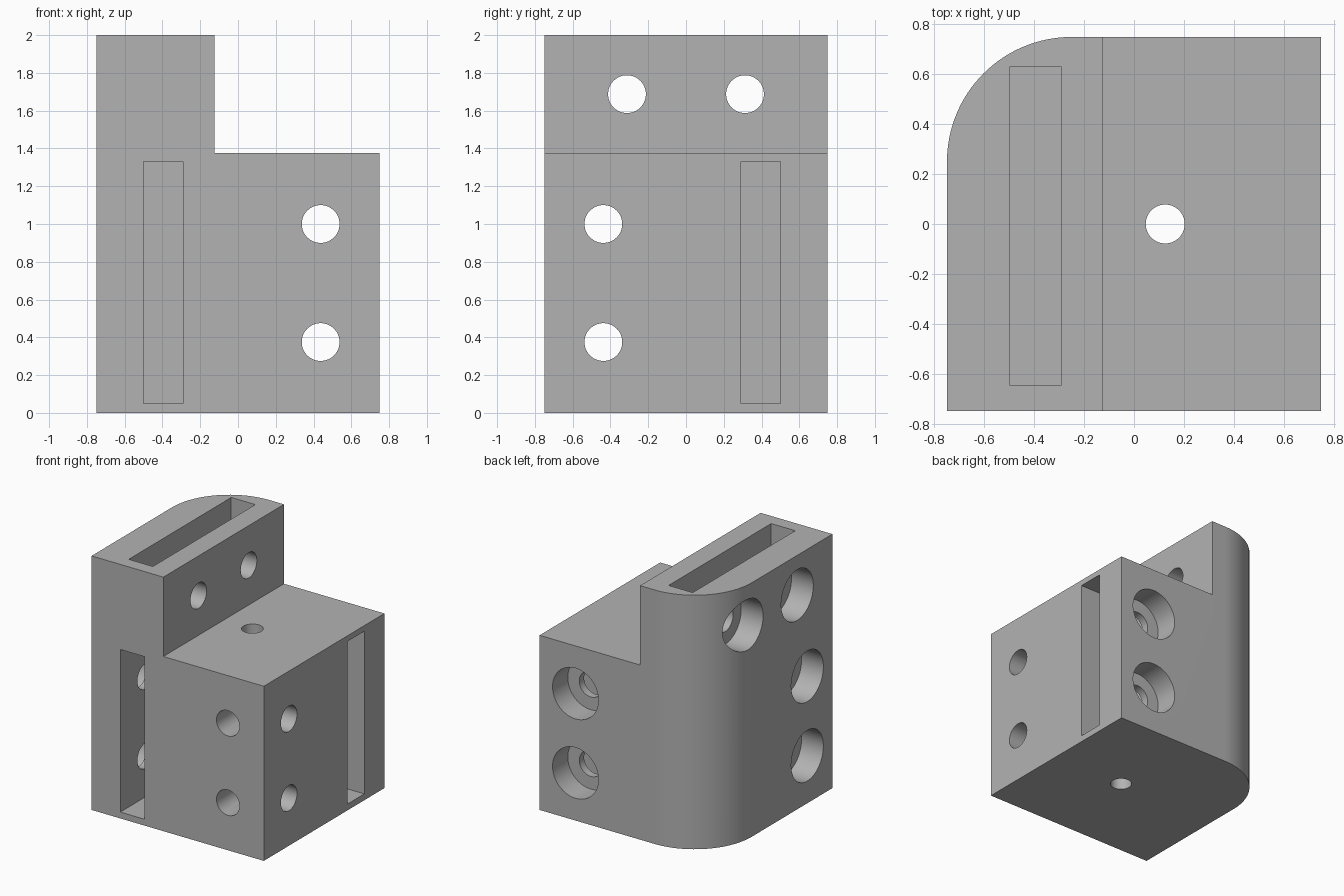
import bpy, bmesh, math
from mathutils import Matrix

cube = bpy.data.objects.get("Cube")
if cube:
    bpy.data.objects.remove(cube, do_unlink=True)

HALF, TOP, STEP = 0.75, 2.0, 1.375
BORE, SINK, SINK_DEPTH = 0.1, 0.2, 0.19
SLOT_DEPTH = 0.52
OVER = 0.2  # how far cutters stick out of the block

grey = bpy.data.materials.new("plain grey")
grey.use_nodes = True
colour = (0.45, 0.45, 0.45, 1)
grey.diffuse_color = colour
grey.node_tree.nodes["Principled BSDF"].inputs["Base Color"].default_value = colour


def add_object(name, bm):
    bmesh.ops.recalc_face_normals(bm, faces=bm.faces)
    mesh = bpy.data.meshes.new(name)
    bm.to_mesh(mesh)
    bm.free()
    mesh.materials.append(grey)
    obj = bpy.data.objects.new(name, mesh)
    bpy.context.collection.objects.link(obj)
    return obj


def box(name, low, high):
    bm = bmesh.new()
    bmesh.ops.create_cube(bm, size=1)
    for v in bm.verts:
        v.co = [lo if c < 0 else hi for c, lo, hi in zip(v.co, low, high)]
    return add_object(name, bm)


def rod(name, axis, centre, radius, start, end):
    """Cylinder along an axis, from start to end on that axis."""
    bm = bmesh.new()
    turn = {"x": Matrix.Rotation(math.pi / 2, 4, "Y"),
            "y": Matrix.Rotation(math.pi / 2, 4, "X"),
            "z": Matrix.Identity(4)}[axis]
    place = list(centre)
    place["xyz".index(axis)] = (start + end) / 2
    bmesh.ops.create_cone(bm, cap_ends=True, segments=64, radius1=radius, radius2=radius,
                          depth=end - start, matrix=Matrix.Translation(place) @ turn)
    return add_object(name, bm)


# Block: square plan with one rounded back corner
radius = 0.5
plan = [(-HALF, -HALF), (HALF, -HALF), (HALF, HALF)]
for i in range(33):
    a = math.pi / 2 * (1 + i / 32)
    plan.append((-HALF + radius * (1 + math.cos(a)), HALF - radius * (1 - math.sin(a))))
bm = bmesh.new()
base = bm.faces.new([bm.verts.new((x, y, 0)) for x, y in plan])
raised = bmesh.ops.extrude_face_region(bm, geom=[base])["geom"]
bmesh.ops.translate(bm, vec=(0, 0, TOP), verts=[g for g in raised if isinstance(g, bmesh.types.BMVert)])
block = add_object("mounting_block", bm)

# Step over the front-to-back ledge
cutters = [box("step_cutter", (-0.125, -HALF - OVER, STEP), (HALF + OVER, HALF + OVER, TOP + OVER))]

# Slots in the front, side and top
cutters += [
    box("front_slot_cutter", (-0.5, -HALF - OVER, 0.05), (-0.29, -HALF + SLOT_DEPTH, 1.33)),
    box("side_slot_cutter", (HALF - SLOT_DEPTH, 0.29, 0.05), (HALF + OVER, 0.5, 1.33)),
    box("top_slot_cutter", (-0.5, -0.645, TOP - SLOT_DEPTH), (-0.29, 0.63, TOP + OVER)),
]

# Screw holes, counterbored from the back and the tall side
side_holes = [(-0.4375, 0.375), (-0.4375, 1.0), (-0.3125, 1.6875), (0.3125, 1.6875)]
for y, z in side_holes:
    cutters.append(rod("side_bore_cutter", "x", (0, y, z), BORE, -HALF - OVER, HALF + OVER))
    cutters.append(rod("side_sink_cutter", "x", (0, y, z), SINK, -HALF - OVER, -HALF + SINK_DEPTH))
for z in (0.375, 1.0):
    cutters.append(rod("back_bore_cutter", "y", (0.4375, 0, z), BORE, -HALF - OVER, HALF + OVER))
    cutters.append(rod("back_sink_cutter", "y", (0.4375, 0, z), SINK, HALF - SINK_DEPTH, HALF + OVER))

# Vertical hole through the ledge
cutters.append(rod("vertical_bore_cutter", "z", (0.125, 0, 0), 0.078, -OVER, STEP + OVER))

# Cut everything out, then drop the cutters
bpy.ops.object.select_all(action="DESELECT")
block.select_set(True)
bpy.context.view_layer.objects.active = block
for cutter in cutters:
    mod = block.modifiers.new("cut", "BOOLEAN")
    mod.operation = "DIFFERENCE"
    mod.solver = "EXACT"
    mod.object = cutter
    bpy.ops.object.modifier_apply(modifier=mod.name)
    bpy.data.objects.remove(cutter, do_unlink=True)

bpy.ops.object.shade_smooth_by_angle(angle=math.radians(30))
